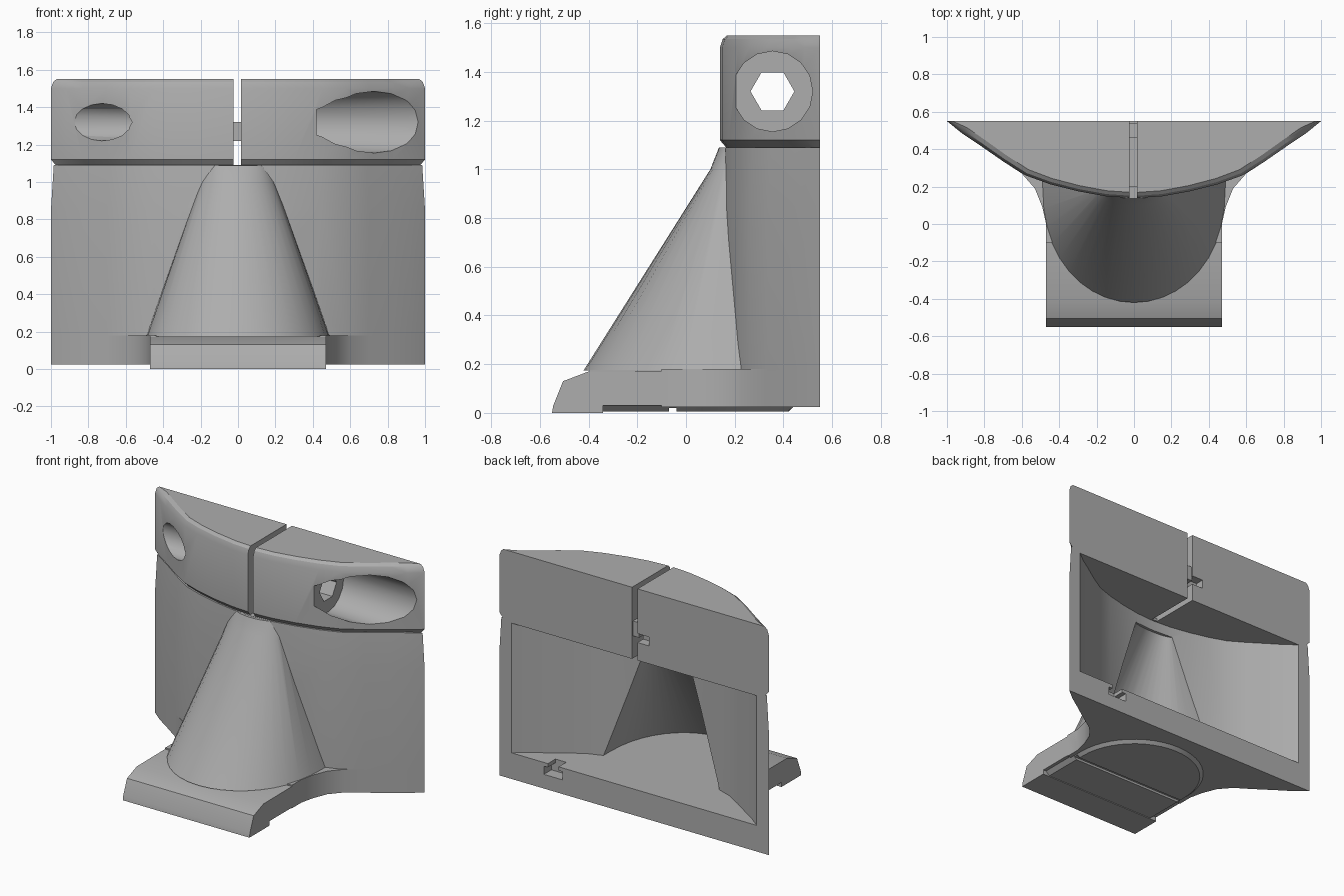
import bpy, bmesh, math

cube = bpy.data.objects.get("Cube")
if cube:
    bpy.data.objects.remove(cube, do_unlink=True)

COLOUR = (0.42, 0.42, 0.42, 1)
grey = bpy.data.materials.new("plain grey")
grey.use_nodes = True
grey.diffuse_color = COLOUR
grey.node_tree.nodes["Principled BSDF"].inputs["Base Color"].default_value = COLOUR
BACK = 0.55


def loft(name, rings):
    """Closed solid skinned through rings of equal point count."""
    bm = bmesh.new()
    loops = [[bm.verts.new(p) for p in ring] for ring in rings]
    n = len(loops[0])
    for a, b in zip(loops, loops[1:]):
        for i in range(n):
            j = (i + 1) % n
            bm.faces.new((a[i], a[j], b[j], b[i]))
    bm.faces.new(loops[0][::-1])
    bm.faces.new(loops[-1])
    bmesh.ops.recalc_face_normals(bm, faces=bm.faces)
    mesh = bpy.data.meshes.new(name)
    bm.to_mesh(mesh)
    bm.free()
    ob = bpy.data.objects.new(name, mesh)
    bpy.context.collection.objects.link(ob)
    mesh.materials.append(grey)
    return ob


def at(z, outline):
    return [(x, y, z) for x, y in outline]


def box(name, x0, x1, y0, y1, z0, z1):
    outline = [(x0, y0), (x1, y0), (x1, y1), (x0, y1)]
    return loft(name, [at(z0, outline), at(z1, outline)])


def bar(name, x0, x1, radius, sides):
    """Prism along x on the bolt axis."""
    def ring(x):
        turns = [2 * math.pi * i / sides for i in range(sides)]
        return [(x, 0.355 + radius * math.cos(t), 1.32 + radius * math.sin(t))
                for t in turns]
    return loft(name, [ring(x0), ring(x1)])


def combine(target, other, operation):
    mod = target.modifiers.new(operation, "BOOLEAN")
    mod.operation = operation
    mod.solver = "EXACT"
    mod.object = other
    bpy.context.view_layer.objects.active = target
    bpy.ops.object.modifier_apply(modifier=mod.name)
    bpy.data.objects.remove(other, do_unlink=True)


def mirrored(half):
    return half + [(-x, y) for x, y in reversed(half) if x > 0]


# Bowed front curve shared by the shell and the clamp
HALF = [(1, 0.55), (0.92, 0.485), (0.83, 0.425), (0.7, 0.335), (0.58, 0.26),
        (0.45, 0.213), (0.3, 0.175), (0.15, 0.148), (0, 0.138)]


def bow(inset):
    return mirrored([(x * (1 - inset), min(BACK, y + inset)) for x, y in HALF])


def half_oval(width, depth, y_back, steps=20):
    pts = []
    for i in range(steps + 1):
        t = math.pi * i / steps
        pts.append((width * math.cos(t), 0.2 - depth * math.sin(t) ** 0.9))
    return [(width, y_back)] + pts + [(-width, y_back)]


# Hollow shell: bowed wall with a sloping cone in front
shell = loft("shell", [at(0.175, bow(0)), at(0.85, bow(0)), at(1.09, bow(0.015))])
cone = loft("cone", [at(0.175, half_oval(0.49, 0.62, 0.3)),
                     at(1.0, half_oval(0.2, 0.1, 0.3)),
                     at(1.089, half_oval(0.15, 0.065, 0.3))])
combine(shell, cone, "UNION")
inner = [(x * 0.91, BACK - (BACK - y) * 0.88) for x, y in HALF]
room = mirrored([(0.91, 0.65)] + inner)
combine(shell, loft("room", [at(0.2, room), at(1.07, room)]), "DIFFERENCE")
combine(shell, loft("cone_room", [at(0.2, half_oval(0.43, 0.56, 0.4)),
                                  at(1.0, half_oval(0.15, 0.03, 0.4))]), "DIFFERENCE")
combine(shell, box("ceiling_slit", -0.025, 0.015, 0.2, 0.65, 1.03, 1.2), "DIFFERENCE")
combine(shell, box("nut_slot", 0.56, 0.64, 0.47, 0.65, 0.1, 0.25), "DIFFERENCE")

# Base: winged slab flowing into the foot plate
neck = HALF[:4] + [(0.6, 0.27), (0.53, 0.19), (0.49, 0.09), (0.47, 0), (0.47, -0.1)]
base = loft("base", [at(0.025, mirrored(neck)), at(0.18, mirrored(neck))])
combine(base, box("nut_slot", 0.53, 0.67, 0.47, 0.65, 0.12, 0.3), "DIFFERENCE")

# Foot plate with sloped front edge
side = [(-0.55, 0), (-0.545, 0.03), (-0.505, 0.13), (-0.4, 0.17), (0, 0.172),
        (0, 0.03), (-0.34, 0.03), (-0.34, 0)]
foot = loft("foot_plate", [[(x, y, z) for y, z in side] for x in (-0.47, 0.47)])


# Arched pad under the base
def arch(r, front):
    turns = [math.pi * i / 24 for i in range(25)]
    return [(r, front)] + [(r * math.cos(t), r * math.sin(t)) for t in turns] + [(-r, front)]


pad = loft("arched_pad", [at(0.005, arch(0.42, -0.34)), at(0.032, arch(0.45, -0.34))])
combine(pad, box("groove", -0.6, 0.6, -0.07, -0.04, -0.1, 0.02), "DIFFERENCE")

# Clamp: chamfered bowed block, split and drilled for a bolt
clamp = loft("clamp", [at(1.085, bow(0.03)), at(1.12, bow(0)),
                       at(1.5, bow(0)), at(1.535, bow(0.012)), at(1.55, bow(0.03))])
combine(clamp, bar("bolt_hole", -1.2, 0.5, 0.09, 6), "DIFFERENCE")
combine(clamp, bar("left_bore", -1.2, -0.5, 0.1, 16), "DIFFERENCE")
combine(clamp, bar("right_bore", 0.42, 1.2, 0.165, 16), "DIFFERENCE")
combine(clamp, box("slit", -0.025, 0.015, 0, 0.8, 1, 1.7), "DIFFERENCE")
combine(clamp, box("key_notch", -0.11, 0, 0.49, 0.8, 1.19, 1.25), "DIFFERENCE")
key = box("key", -0.03, 0.02, 0.46, 0.54, 1.22, 1.32)

# Soft shading with crisp edges
for ob in (shell, base, foot, pad, clamp, key):
    bpy.ops.object.select_all(action="DESELECT")
    ob.select_set(True)
    bpy.context.view_layer.objects.active = ob
    bpy.ops.object.shade_smooth_by_angle(angle=math.radians(30))
